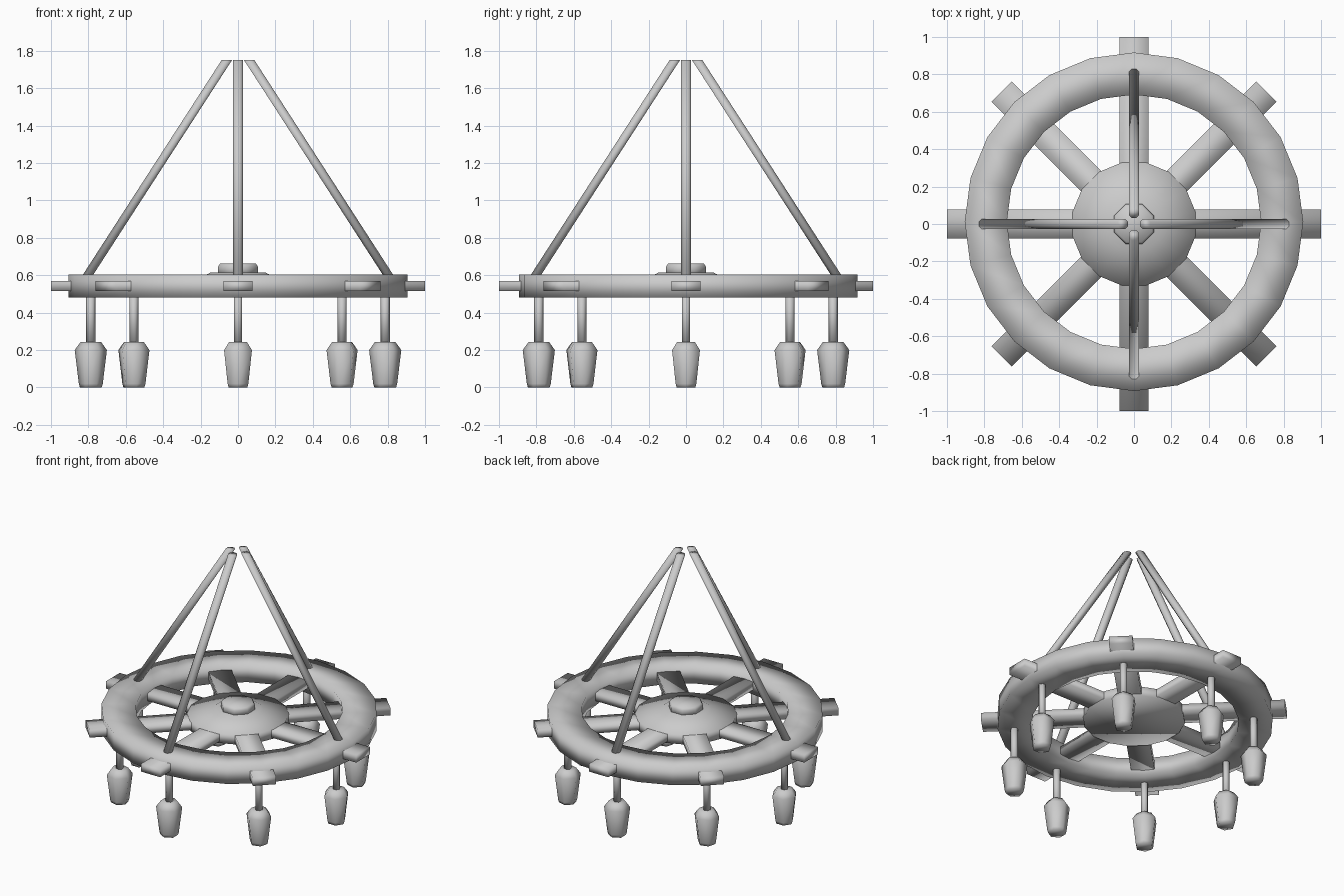
import bpy
import bmesh
from math import sin, cos, pi
from mathutils import Vector, Matrix

cube = bpy.data.objects.get("Cube")
if cube:
    bpy.data.objects.remove(cube, do_unlink=True)

GREY = (0.6, 0.6, 0.6, 1)
metal = bpy.data.materials.new("grey_metal")
metal.use_nodes = True
metal.diffuse_color = GREY
metal.node_tree.nodes["Principled BSDF"].inputs["Base Color"].default_value = GREY


def finish(name, bm):
    bmesh.ops.recalc_face_normals(bm, faces=bm.faces)
    for face in bm.faces:
        face.smooth = True
    mesh = bpy.data.meshes.new(name)
    bm.to_mesh(mesh)
    bm.free()
    mesh.materials.append(metal)
    obj = bpy.data.objects.new(name, mesh)
    bpy.context.collection.objects.link(obj)
    return obj


def lathe(name, profile, sides, centre=(0, 0), turn=0, closed=False):
    """Spin (radius, height) points round z; cap the ends unless closed."""
    bm = bmesh.new()
    rings = []
    for r, z in profile:
        angles = [turn + 2 * pi * i / sides for i in range(sides)]
        rings.append([bm.verts.new((centre[0] + r * cos(a), centre[1] + r * sin(a), z))
                      for a in angles])
    pairs = list(zip(rings, rings[1:]))
    if closed:
        pairs.append((rings[-1], rings[0]))
    else:
        bm.faces.new(rings[0])
        bm.faces.new(rings[-1])
    for low, high in pairs:
        for i in range(sides):
            j = (i + 1) % sides
            bm.faces.new((low[i], low[j], high[j], high[i]))
    return finish(name, bm)


def beam(name, angle):
    bm = bmesh.new()
    size = Matrix.Diagonal((2, 0.155, 0.055, 1))
    place = Matrix.Translation((0, 0, 0.543)) @ Matrix.Rotation(angle, 4, 'Z')
    bmesh.ops.create_cube(bm, size=1, matrix=place @ size)
    return finish(name, bm)


def rod(name, angle):
    """Leaning rod with level ends."""
    obj = lathe(name, [(0.03, 0.59), (0.03, 1.75)], 8, turn=pi / 8)
    out = Vector((cos(angle), sin(angle), 0))
    for v in obj.data.vertices:
        v.co += out * (0.81 if v.co.z < 1 else 0.06)
    return obj


# Wheel rim
lathe("wheel_rim", [(0.68, 0.48), (0.905, 0.48), (0.905, 0.605), (0.68, 0.605)],
      24, centre=(0, 0.012), closed=True)

# Crossing spokes
for i in range(4):
    beam(f"spoke_{i + 1}", i * pi / 4)

# Hub and its raised cap
lathe("hub", [(0.335, 0.505), (0.335, 0.573), (0.165, 0.606), (0.15, 0.615)],
      16, turn=pi / 16)
lathe("hub_cap", [(0.115, 0.6), (0.115, 0.645), (0.105, 0.662)], 8, turn=pi / 8)

# Hanging rods
for i in range(4):
    rod(f"hanging_rod_{i + 1}", i * pi / 2)

# Lamps on stems, one under each spoke end
for i in range(8):
    a = i * pi / 4
    spot = (0.787 * cos(a), 0.787 * sin(a))
    lathe(f"lamp_stem_{i + 1}", [(0.025, 0.22), (0.025, 0.53)], 6, spot, a)
    lathe(f"lamp_{i + 1}", [(0.058, 0), (0.064, 0.02), (0.086, 0.2), (0.055, 0.243)],
          6, spot, a)
